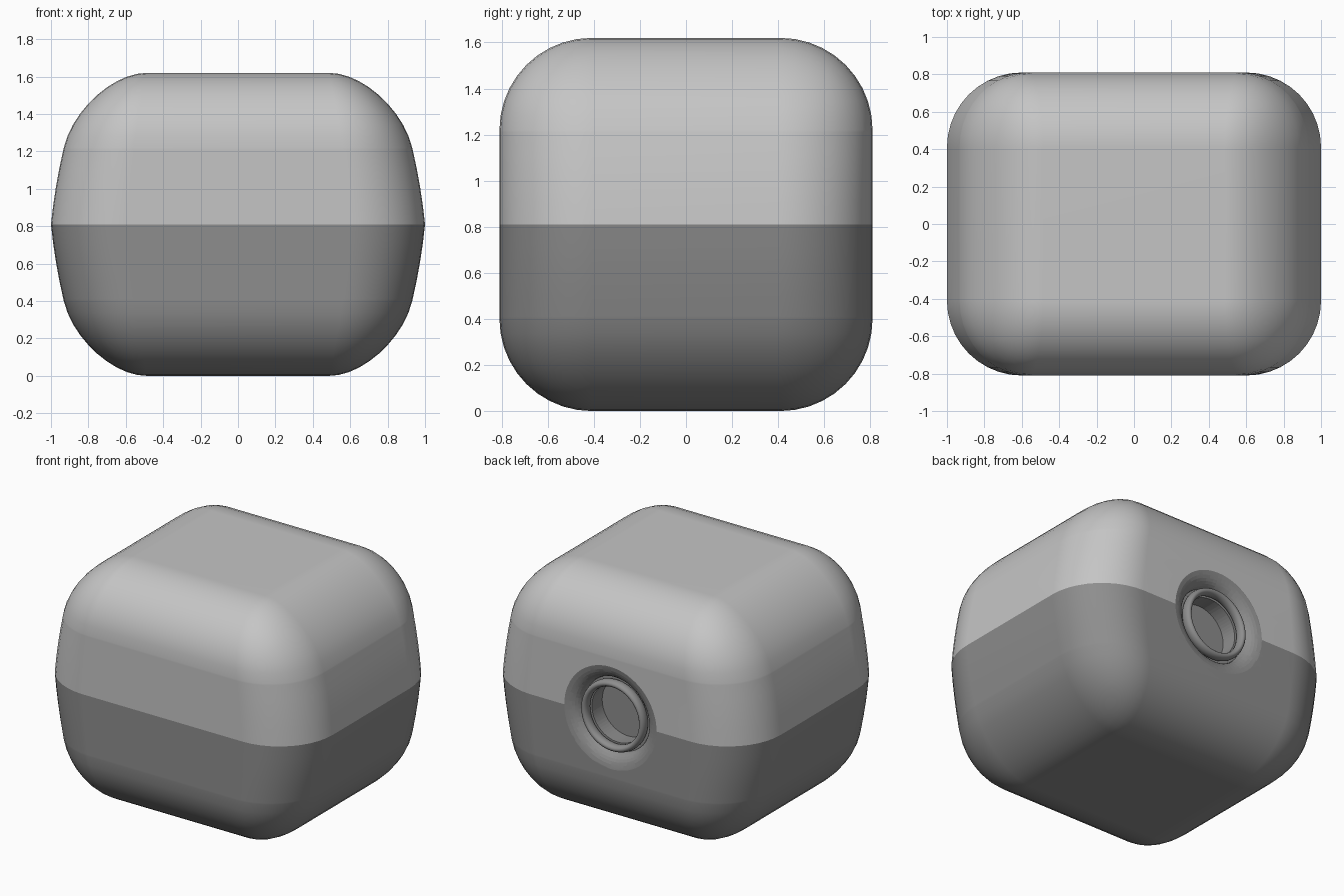
import bpy, bmesh
from math import sin, cos, pi, radians
from mathutils import Matrix, Vector

cube = bpy.data.objects.get("Cube")
if cube:
    bpy.data.objects.remove(cube, do_unlink=True)

HALF = 0.81  # half height and half depth
BACK = Matrix.Translation((0, 0, HALF))


def material(name, value):
    mat = bpy.data.materials.new(name)
    mat.use_nodes = True
    color = (value, value, value, 1)
    mat.diffuse_color = color
    mat.node_tree.nodes["Principled BSDF"].inputs["Base Color"].default_value = color
    return mat


light = material("light grey", 0.56)
dark = material("dark grey", 0.27)


def make_object(name, bm, mats):
    bmesh.ops.recalc_face_normals(bm, faces=bm.faces)
    mesh = bpy.data.meshes.new(name)
    bm.to_mesh(mesh)
    bm.free()
    obj = bpy.data.objects.new(name, mesh)
    bpy.context.collection.objects.link(obj)
    for mat in mats:
        mesh.materials.append(mat)
    return obj


def select_only(obj):
    bpy.ops.object.select_all(action='DESELECT')
    obj.select_set(True)
    bpy.context.view_layer.objects.active = obj


def lathe(name, profile, mats, closed=False, steps=64):
    """Spin (radius, y) points around the y axis at mid height."""
    bm = bmesh.new()
    verts = [bm.verts.new((r, y, 0)) for r, y in profile]
    pairs = list(zip(verts, verts[1:]))
    if closed:
        pairs.append((verts[-1], verts[0]))
    edges = [bm.edges.new(p) for p in pairs]
    bmesh.ops.spin(bm, geom=verts + edges, cent=(0, 0, 0), axis=(0, 1, 0),
                   angle=2 * pi, steps=steps, use_duplicate=False)
    bmesh.ops.remove_doubles(bm, verts=bm.verts, dist=0.0005)
    bm.transform(BACK)
    return make_object(name, bm, mats)


# Rounded body, pinched in towards top and bottom along x
bm = bmesh.new()
bmesh.ops.create_cube(bm, size=2, matrix=Matrix.Diagonal((1, HALF, HALF, 1)))
bmesh.ops.bevel(bm, geom=bm.edges[:], offset=0.4, segments=10, profile=0.5,
                affect='EDGES', clamp_overlap=False)
for i in range(-4, 5):
    bmesh.ops.bisect_plane(bm, geom=bm.verts[:] + bm.edges[:] + bm.faces[:],
                           plane_co=(0, 0, i * 0.1), plane_no=(0, 0, 1), dist=0.0005)
for v in bm.verts:
    t = abs(v.co.z) / HALF
    v.co.x *= 1 - 0.08 * t - 0.11 * t * t
for f in bm.faces:
    f.material_index = 0 if f.calc_center_median().z > 0 else 1
for e in bm.edges:
    if all(abs(v.co.z) < 0.001 for v in e.verts):
        e.smooth = False  # seam between the two halves
bm.transform(BACK)
body = make_object("body", bm, [light, dark])

# Flared dimple and round recess in the back
flare = [(0.36 - 0.11 * sin(a), HALF - 0.08 * (1 - cos(a)))
         for a in (pi / 2 * i / 8 for i in range(1, 9))]
profile = [(0, 0.9), (0.365, 0.9), (0.362, HALF + 0.003)] + flare
profile += [(0.195, 0.73), (0.195, 0.62), (0, 0.62)]
cutter = lathe("dimple_cutter", profile, [light, dark])
for p in cutter.data.polygons:
    p.material_index = 1
cutter.hide_render = True
cut = body.modifiers.new("dimple", 'BOOLEAN')
cut.operation = 'DIFFERENCE'
cut.solver = 'EXACT'
cut.object = cutter
select_only(body)
bpy.ops.object.modifier_apply(modifier=cut.name)
bpy.data.objects.remove(cutter, do_unlink=True)

# Round rim around the recess
rim_profile = [(0.217 + 0.023 * cos(a), 0.765 + 0.035 * sin(a))
               for a in (2 * pi * i / 16 for i in range(16))]
rim = lathe("recess_rim", rim_profile, [dark], closed=True)

for obj in (body, rim):
    select_only(obj)
    bpy.ops.object.shade_smooth_by_angle(angle=radians(35))
weighted = body.modifiers.new("even_shading", 'WEIGHTED_NORMAL')
weighted.keep_sharp = True
